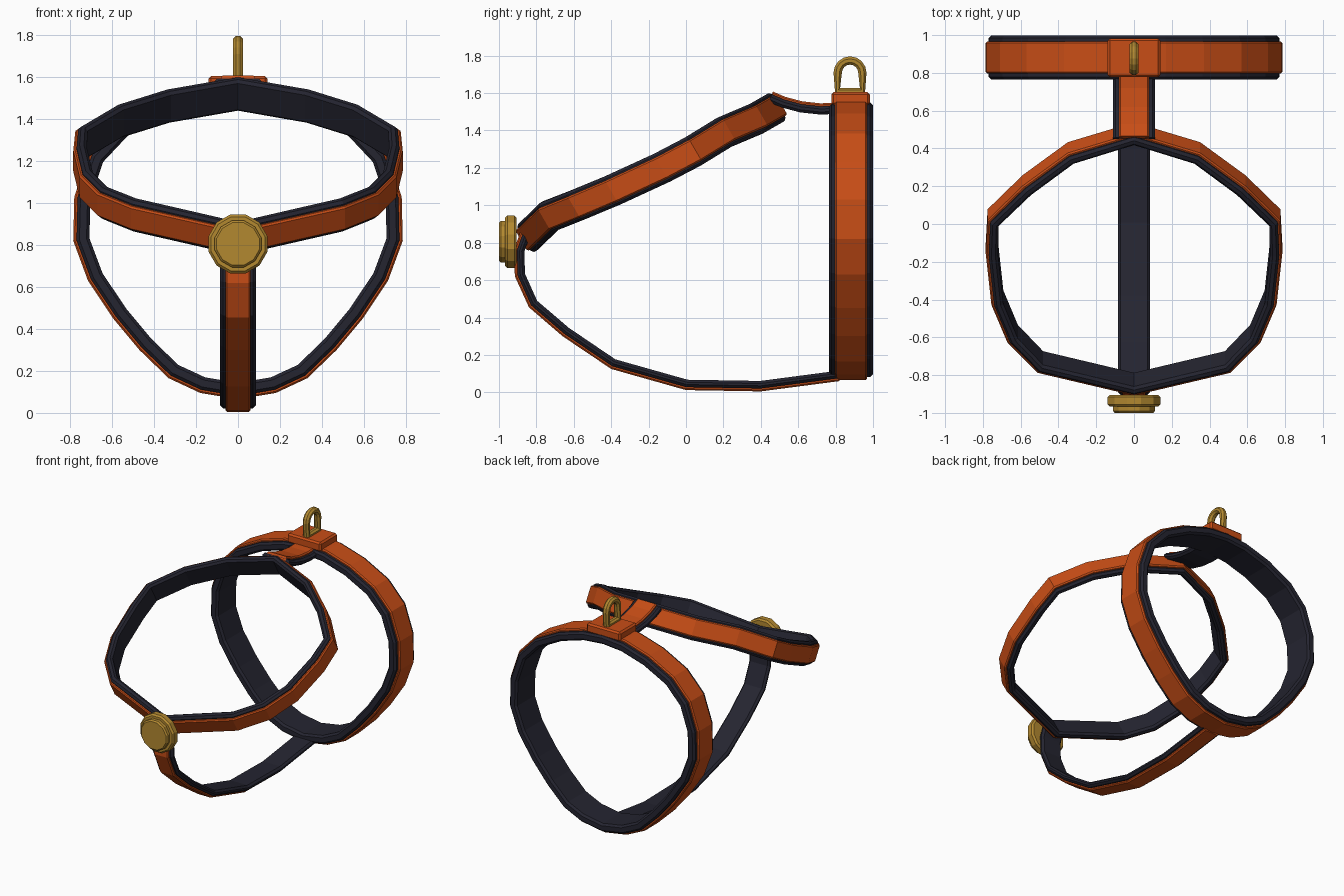
import bpy, bmesh, math
from mathutils import Vector

cube = bpy.data.objects.get("Cube")
if cube:
    bpy.data.objects.remove(cube)


def material(name, rgb):
    m = bpy.data.materials.new(name)
    m.use_nodes = True
    m.diffuse_color = (*rgb, 1)
    m.node_tree.nodes["Principled BSDF"].inputs["Base Color"].default_value = (*rgb, 1)
    return m


ORANGE = material("orange webbing", (0.58, 0.075, 0.008))
NAVY = material("dark padding", (0.018, 0.018, 0.03))
GOLD = material("brass", (0.45, 0.25, 0.03))


def finish(name, bm, mat):
    bmesh.ops.recalc_face_normals(bm, faces=bm.faces)
    mesh = bpy.data.meshes.new(name)
    bm.to_mesh(mesh)
    bm.free()
    mesh.materials.append(mat)
    ob = bpy.data.objects.new(name, mesh)
    bpy.context.collection.objects.link(ob)
    return ob


def sweep(name, path, frames, section, closed, mat):
    """Sweep a (sideways, outward) section along a path."""
    bm = bmesh.new()
    rings = [[bm.verts.new(p + w * a + n * b) for a, b in section]
             for p, (w, n) in zip(path, frames)]
    pairs = list(zip(rings, rings[1:]))
    if closed:
        pairs.append((rings[-1], rings[0]))
    else:
        bm.faces.new(rings[0])
        bm.faces.new(rings[-1])
    k = len(section)
    for r, s in pairs:
        for i in range(k):
            j = (i + 1) % k
            bm.faces.new((r[i], r[j], s[j], s[i]))
    return finish(name, bm, mat)


def chamfered(half, low, high, c):
    return [(-half + c, low), (half - c, low), (half, low + c), (half, high - c),
            (half - c, high), (c - half, high), (-half, high - c), (-half, low + c)]


def get_frames(path, side, centre, closed):
    side, centre, n = Vector(side).normalized(), Vector(centre), len(path)
    out = []
    for i, p in enumerate(path):
        a = path[i - 1] if closed or i else p
        b = path[(i + 1) % n] if closed or i < n - 1 else p
        normal = (b - a).cross(side).normalized()
        if normal.dot(p - centre) < 0:
            normal.negate()
        out.append((side, normal))
    return out


def strap(name, pts, side, centre, closed, pad_half, web_half, thick):
    """Wide dark padding with a narrower orange web on its outer face."""
    path = [Vector(p) for p in pts]
    fr = get_frames(path, side, centre, closed)
    sweep(name + "_padding", path, fr, chamfered(pad_half, -thick, -0.016, 0.014), closed, NAVY)
    sweep(name + "_webbing", path, fr, chamfered(web_half, -0.032, 0, 0.008), closed, ORANGE)


def mirrored(half):
    return half + [(-x, y, z) for x, y, z in reversed(half[1:-1])]


# Girth loop around the body
girth = [(0, 1.565), (0.17, 1.55), (0.37, 1.49), (0.57, 1.385), (0.71, 1.235),
         (0.78, 1.03), (0.785, 0.82), (0.715, 0.63), (0.595, 0.45), (0.47, 0.3),
         (0.33, 0.165), (0.18, 0.095), (0, 0.065)]
strap("girth_strap", mirrored([(x, 0.882, z) for x, z in girth]),
      (0, 1, 0), (0, 0.882, 0.8), True, 0.117, 0.085, 0.078)

# Tilted neck loop
neck = [(0, 0.51, 1.54), (0.35, 0.405, 1.48), (0.59, 0.23, 1.405), (0.775, 0.05, 1.295),
        (0.785, -0.13, 1.2), (0.755, -0.4, 1.075), (0.67, -0.6, 0.99),
        (0.51, -0.76, 0.925), (0, -0.88, 0.81)]
strap("neck_strap", mirrored(neck), (0, -0.5, 0.86), (0, -0.15, 1.2), True, 0.086, 0.064, 0.065)

# Chest strap running under the body
chest = [(-0.885, 0.86), (-0.92, 0.76), (-0.915, 0.62), (-0.84, 0.455), (-0.66, 0.3),
         (-0.4, 0.125), (0, 0.012), (0.4, 0.005), (0.82, 0.06)]
strap("chest_strap", [(0, y, z) for y, z in chest],
      (1, 0, 0), (0, 0, 0.8), False, 0.085, 0.06, 0.056)

# Short back strap joining the two loops
back = [(0.465, 1.608), (0.53, 1.58), (0.62, 1.556), (0.72, 1.545), (0.83, 1.55)]
strap("back_strap", [(0, y, z) for y, z in back],
      (1, 0, 0), (0, 0.65, 0), False, 0.112, 0.08, 0.06)

# Stitched patch under the leash ring
bm = bmesh.new()
bmesh.ops.create_cube(bm, size=1)
for v in bm.verts:
    v.co = Vector((v.co.x * 0.28, 0.88 + v.co.y * 0.205, 1.57 + v.co.z * 0.07))
bmesh.ops.bevel(bm, geom=bm.edges[:], offset=0.012, segments=1, affect='EDGES')
finish("ring_patch", bm, ORANGE)

# Arched leash ring
ring = [Vector((0, 0.877 + 0.066 * math.cos(t), 1.708 + 0.066 * math.sin(t)))
        for t in [math.pi * i / 8 for i in range(9)]]
ring += [Vector((0, 0.811, 1.61)), Vector((0, 0.943, 1.61))]
tube = [(0.026 * math.cos(a), 0.024 * math.sin(a)) for a in
        [math.pi * (i + 0.5) / 4 for i in range(8)]]
sweep("leash_ring", ring, get_frames(ring, (1, 0, 0), (0, 0.877, 1.67), True), tube, True, GOLD)


# Round chest badge in two steps
def disc(name, radius, front, rear, bevel):
    bm = bmesh.new()
    rings = []
    for r, y in ((radius - bevel, rear), (radius, rear - bevel),
                 (radius, front + bevel), (radius - bevel, front)):
        rings.append([bm.verts.new((r * math.cos(a), y, 0.805 + r * math.sin(a)))
                      for a in [math.pi * (i + 0.5) / 6 for i in range(12)]])
    for r, s in zip(rings, rings[1:]):
        for i in range(12):
            j = (i + 1) % 12
            bm.faces.new((r[i], r[j], s[j], s[i]))
    bm.faces.new(rings[0])
    bm.faces.new(rings[-1])
    finish(name, bm, GOLD)


disc("badge_base", 0.145, -0.967, -0.905, 0.012)
disc("badge_face", 0.115, -1.0, -0.95, 0.01)
